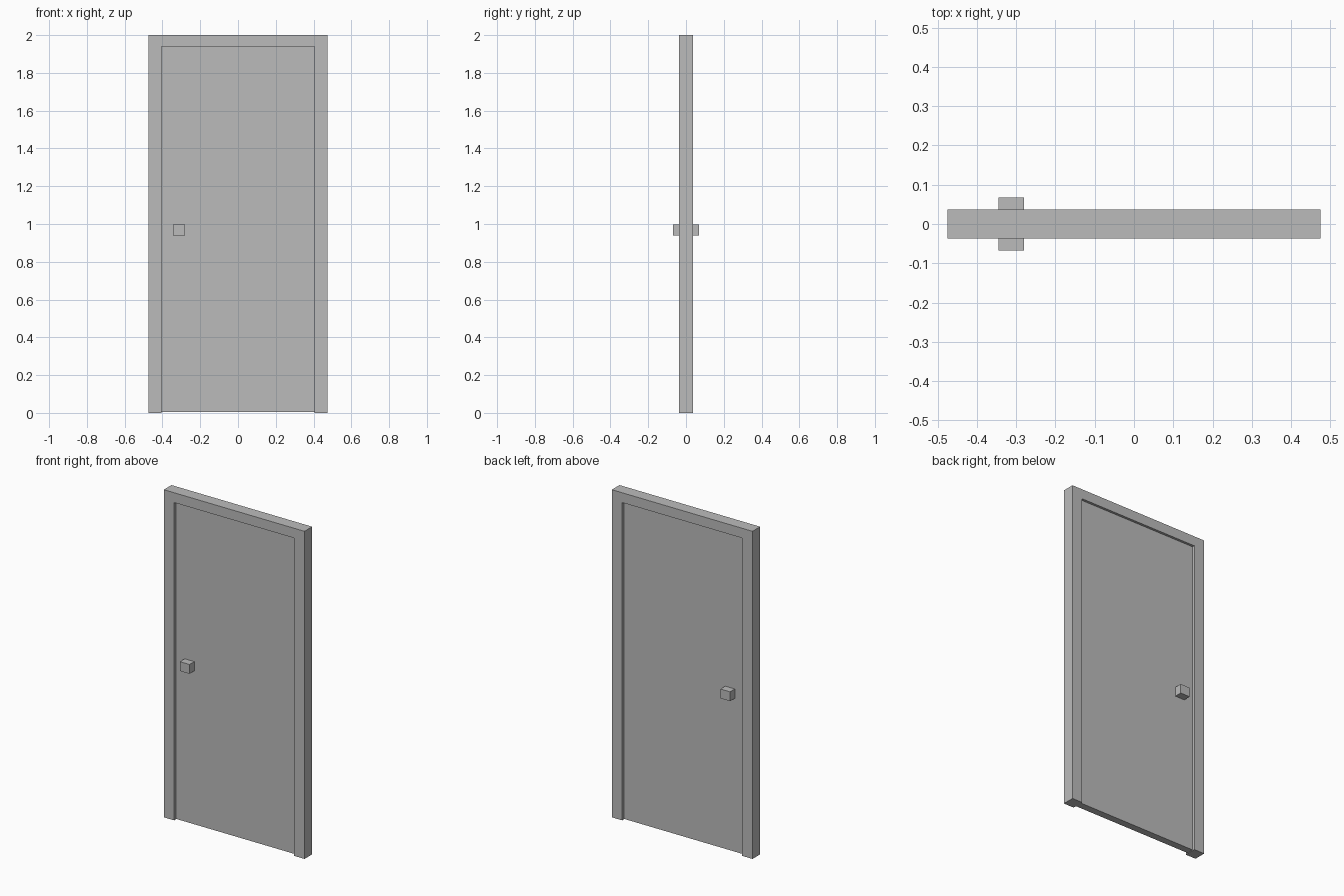
import bpy
import bmesh

cube = bpy.data.objects.get("Cube")
if cube:
    bpy.data.objects.remove(cube, do_unlink=True)

# One plain grey for every part
GREY = (0.5, 0.5, 0.5, 1)
grey = bpy.data.materials.new("plain_grey")
grey.use_nodes = True
grey.diffuse_color = GREY
grey.node_tree.nodes["Principled BSDF"].inputs["Base Color"].default_value = GREY

HALF_W, HEIGHT, HALF_D = 0.475, 2.0, 0.037    # frame outside
OPEN_W, OPEN_H = 0.405, 1.94                  # frame opening
DOOR_D = 0.022                                # half the door thickness


def finish(name, bm):
    bmesh.ops.recalc_face_normals(bm, faces=bm.faces)
    mesh = bpy.data.meshes.new(name)
    bm.to_mesh(mesh)
    bm.free()
    mesh.materials.append(grey)
    obj = bpy.data.objects.new(name, mesh)
    bpy.context.collection.objects.link(obj)
    return obj


def prism(name, outline, y0, y1):
    """Extrude an x-z outline along y."""
    bm = bmesh.new()
    face = bm.faces.new([bm.verts.new((x, y0, z)) for x, z in outline])
    moved = bmesh.ops.extrude_face_region(bm, geom=[face])["geom"]
    verts = [v for v in moved if isinstance(v, bmesh.types.BMVert)]
    bmesh.ops.translate(bm, verts=verts, vec=(0, y1 - y0, 0))
    # the extrusion keeps its starting face as the other cap
    return finish(name, bm)


def box(name, x0, x1, y0, y1, z0, z1):
    return prism(name, [(x0, z0), (x1, z0), (x1, z1), (x0, z1)], y0, y1)


# Frame: one arch-shaped profile, open at the floor
right_side = [(-OPEN_W, 0), (-OPEN_W, OPEN_H)]
left_side = [(OPEN_W, OPEN_H), (OPEN_W, 0)]
outside = [(HALF_W, 0), (HALF_W, HEIGHT), (-HALF_W, HEIGHT), (-HALF_W, 0)]
prism("door_frame", right_side + left_side + outside, -HALF_D, HALF_D)

# Door leaf, set back from both frame faces
box("door_leaf", -OPEN_W, OPEN_W, -DOOR_D, DOOR_D, 0.004, OPEN_H)

# Square knobs on both faces
for name, side in (("front_knob", -1), ("back_knob", 1)):
    y0, y1 = sorted((side * DOOR_D, side * 0.068))
    box(name, -0.345, -0.28, y0, y1, 0.94, 0.997)
